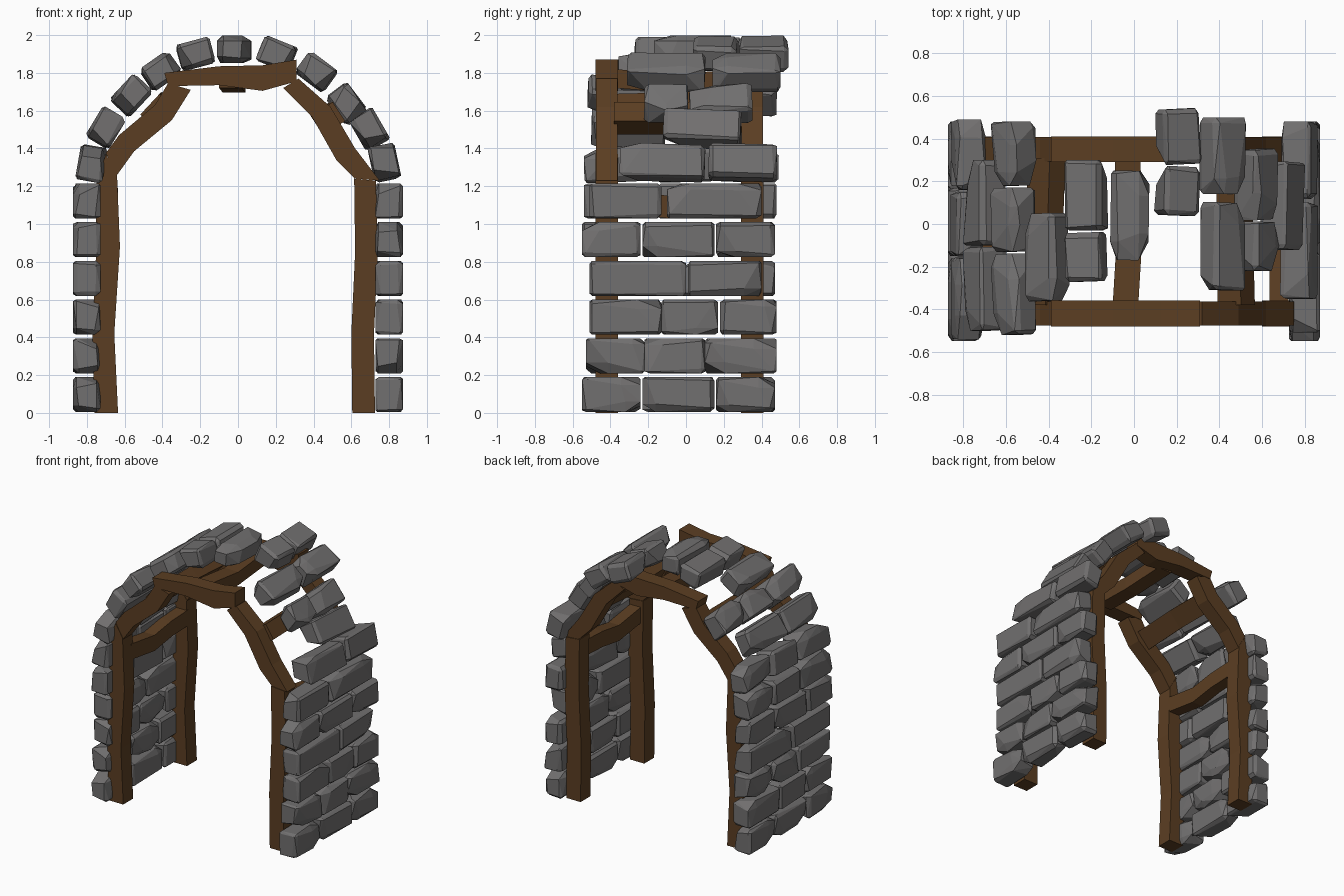
import bpy, bmesh, math, random
from mathutils import Vector, Matrix

if "Cube" in bpy.data.objects:
    bpy.data.objects.remove(bpy.data.objects["Cube"])

random.seed(7)


def material(name, rgb):
    m = bpy.data.materials.new(name)
    m.diffuse_color = (*rgb, 1)
    m.use_nodes = True
    m.node_tree.nodes["Principled BSDF"].inputs["Base Color"].default_value = m.diffuse_color
    return m


STONE = material("grey stone", (0.165, 0.16, 0.16))
WOOD = material("brown wood", (0.105, 0.048, 0.016))


def finish(bm, name, mat):
    bmesh.ops.recalc_face_normals(bm, faces=bm.faces)
    me = bpy.data.meshes.new(name)
    bm.to_mesh(me)
    bm.free()
    me.materials.append(mat)
    ob = bpy.data.objects.new(name, me)
    bpy.context.collection.objects.link(ob)


def stone(name, x, z, phi, y0, y1, radial=0.145, tang=0.185, wobble=0.0):
    """Chipped block: hull of a box whose corners are cut by random insets.
    phi is the outward direction in the xz plane, in degrees."""
    half = Vector((radial, y1 - y0, tang)) / 2
    bm = bmesh.new()
    for sx in (-1, 1):
        for sy in (-1, 1):
            for sz in (-1, 1):
                big = random.random() < 0.3
                cut = Vector((random.uniform(.008, .035),
                              random.uniform(.06, .13) if big else random.uniform(.01, .03),
                              random.uniform(.03, .06) if big else random.uniform(.008, .025)))
                for axis in range(3):
                    p = half - cut
                    p[axis] = half[axis]
                    bm.verts.new((p.x * sx, p.y * sy, p.z * sz))
    res = bmesh.ops.convex_hull(bm, input=bm.verts[:])
    loose = [v for v in bm.verts if not v.link_faces]
    bmesh.ops.delete(bm, geom=loose, context='VERTS')
    bmesh.ops.dissolve_limit(bm, angle_limit=math.radians(4), verts=bm.verts[:], edges=bm.edges[:])
    twist = Matrix.Rotation(random.uniform(-wobble, wobble), 4, 'X')
    bm.transform(Matrix.Translation((x, (y0 + y1) / 2, z))
                 @ Matrix.Rotation(-math.radians(phi), 4, 'Y') @ twist)
    finish(bm, name, STONE)


def loft(name, rings):
    """Beam skinned through four-cornered rings."""
    bm = bmesh.new()
    vs = [[bm.verts.new(p) for p in r] for r in rings]
    for a, b in zip(vs, vs[1:]):
        for i in range(4):
            j = (i + 1) % 4
            bm.faces.new((a[i], a[j], b[j], b[i]))
    bm.faces.new(vs[0])
    bm.faces.new(vs[-1])
    finish(bm, name, WOOD)


def frame_beam(name, pairs, y0, y1):
    """Beam of the arch frame from pairs of edge points (xa, za, xb, zb)."""
    loft(name, [[(a, y0, b), (c, y0, d), (c, y1, d), (a, y1, b)] for a, b, c, d in pairs])


def purlin(name, path, phi, radial, tang):
    """Cross beam along y through (x, y, z) points."""
    n = Vector((math.cos(math.radians(phi)), 0, math.sin(math.radians(phi))))
    t = Vector((-n.z, 0, n.x))
    loft(name, [[Vector(p) + n * a * radial / 2 + t * b * tang / 2
                 for a, b in ((-1, -1), (1, -1), (1, 1), (-1, 1))] for p in path])


# Upright walls: y spans of the stones in each row
wall = [
    [(-.55, -.24), (-.23, .15), (.16, .47)],
    [(-.53, -.22), (-.22, .10), (.10, .48)],
    [(-.51, -.13), (-.13, .17), (.18, .48)],
    [(-.51, .00), (.01, .40)],
    [(-.55, -.24), (-.23, .15), (.16, .47)],
    [(-.51, -.13), (-.10, .40)],
]
wall_left = wall[:3] + [[(-.51, -.05), (-.04, .47)], wall[4], [(-.54, -.16), (-.15, .17), (.18, .48)]]
for side, rows, s, phi in (("right", wall, 1, 0), ("left", wall_left, -1, 180)):
    for r, spans in enumerate(rows):
        for k, (a, b) in enumerate(spans):
            stone(f"{side}_wall_stone_{r}_{k}", s * .80, .097 + r * .205, phi, a, b)

# Vault stones: x, z, outward angle, y spans
vault = [
    (.775, 1.325, 12, [(-.35, .10), (.12, .48)]),
    (.695, 1.50, 30, [(-.12, .29)]),
    (.575, 1.635, 37, [(-.22, .01), (.02, .35)]),
    (.415, 1.805, 53, [(-.31, .10), (.14, .50)]),
    (.205, 1.90, 68, [(.04, .27), (.28, .54)]),
    (-.02, 1.925, 90, [(-.17, .25)]),
    (-.225, 1.90, 105, [(-.27, -.04), (-.03, .30)]),
    (-.41, 1.81, 125, [(-.36, .05)]),
    (-.565, 1.68, 137, [(-.52, -.14), (-.13, .17), (.18, .48)]),
    (-.70, 1.51, 149, [(-.50, -.11), (-.10, .30)]),
    (-.775, 1.32, 170, [(-.54, -.16), (-.15, .15), (.16, .49)]),
]
for r, (x, z, phi, spans) in enumerate(vault):
    for k, (a, b) in enumerate(spans):
        stone(f"vault_stone_{r}_{k}", x, z, phi, a, b, tang=.18, wobble=.05)

# Front and back timber frames
for tag, y0, y1 in (("front", -.48, -.36), ("back", .29, .41)):
    frame_beam(f"{tag}_left_post", [(-.76, 0, -.635, 0), (-.77, .42, -.655, .42),
               (-.75, .88, -.625, .88), (-.755, 1.2, -.64, 1.25), (-.70, 1.37, -.64, 1.27)], y0, y1)
    frame_beam(f"{tag}_right_post", [(.605, 0, .725, 0), (.60, .42, .72, .42),
               (.62, .85, .74, .85), (.615, 1.24, .73, 1.23)], y0, y1)
    frame_beam(f"{tag}_left_brace", [(-.70, 1.375, -.64, 1.26), (-.63, 1.47, -.55, 1.385),
               (-.44, 1.63, -.35, 1.55), (-.37, 1.745, -.25, 1.71)], y0 + .003, y1 - .003)
    frame_beam(f"{tag}_right_brace", [(.24, 1.72, .32, 1.77), (.39, 1.57, .49, 1.62),
               (.52, 1.34, .62, 1.40), (.62, 1.24, .75, 1.23)], y0 + .003, y1 - .003)
    frame_beam(f"{tag}_top_beam", [(-.39, 1.80, -.37, 1.73), (-.10, 1.835, -.10, 1.735),
               (.13, 1.84, .13, 1.705), (.31, 1.87, .31, 1.755)], y0, y1)

# Cross beams joining the frames
purlin("top_cross_beam", [(-.04, -.38, 1.77), (-.02, -.05, 1.745), (-.03, .31, 1.77)], 90, .10, .12)
purlin("upper_left_cross_beam", [(-.43, -.38, 1.60), (-.42, .0, 1.61), (-.41, .31, 1.60)], 137, .10, .15)
purlin("upper_right_cross_beam", [(.48, -.38, 1.56), (.47, .0, 1.56), (.48, .31, 1.57)], 33, .13, .12)
for side, s in (("left", -1), ("right", 1)):
    purlin(f"lower_{side}_cross_beam", [(s * .68, -.38, 1.13), (s * .68, -.1, 1.09),
           (s * .68, .1, 1.12), (s * .68, .31, 1.13)], 0, .09, .12)
